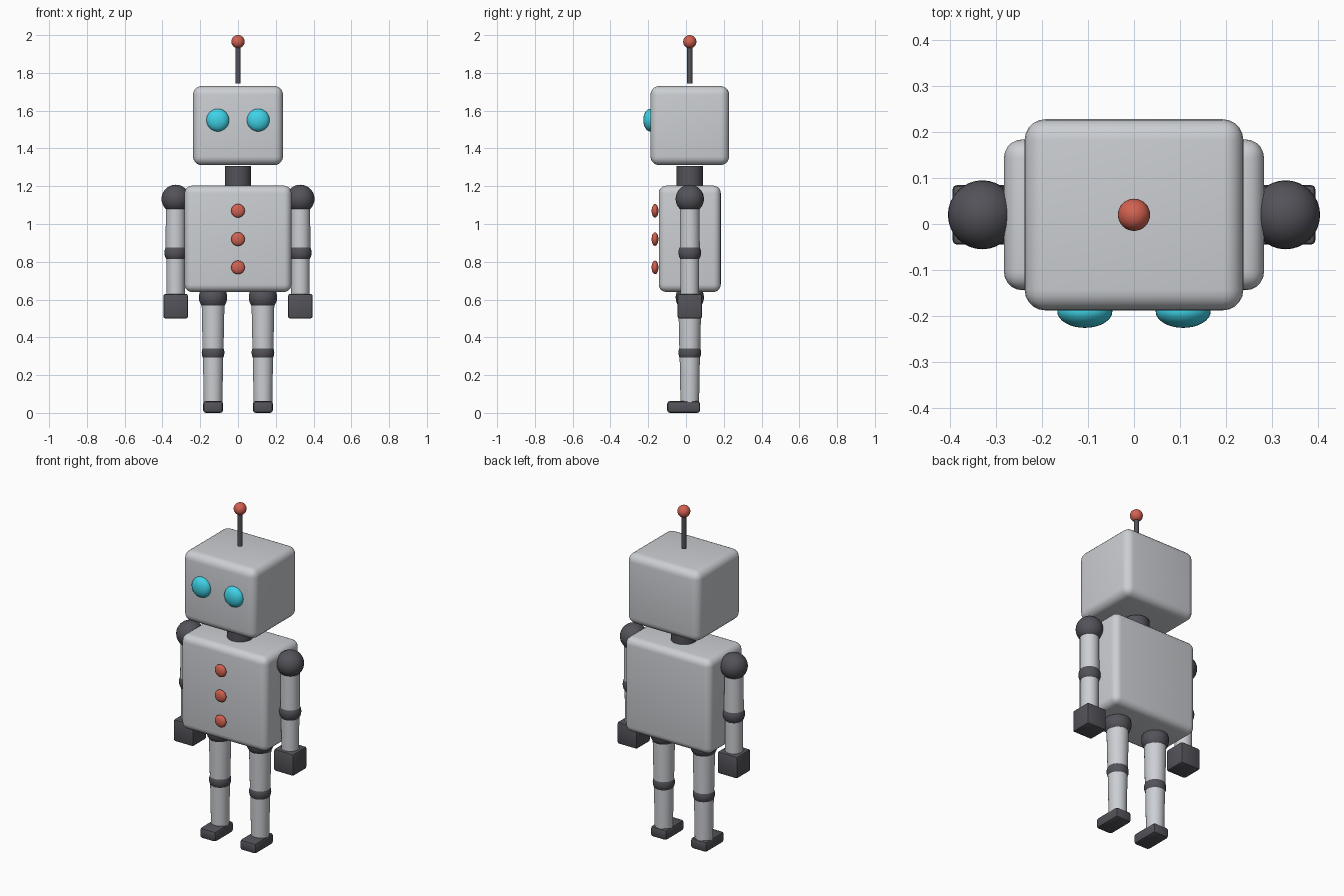
import bpy, math

if "Cube" in bpy.data.objects:
    bpy.data.objects.remove(bpy.data.objects["Cube"])

CY = 0.02  # depth of the body axis


def paint(name, rgb):
    m = bpy.data.materials.new(name)
    m.diffuse_color = (*rgb, 1)
    m.use_nodes = True
    m.node_tree.nodes["Principled BSDF"].inputs["Base Color"].default_value = m.diffuse_color
    return m


metal = paint("light_metal", (0.60, 0.62, 0.65))
dark = paint("dark_metal", (0.085, 0.085, 0.10))
red = paint("red", (0.65, 0.12, 0.08))
cyan = paint("cyan", (0.05, 0.65, 0.80))


def finish(name, mat, angle=40):
    o = bpy.context.object
    o.name = name
    o.data.materials.append(mat)
    bpy.ops.object.shade_smooth_by_angle(angle=math.radians(angle))
    return o


def box(name, lo, hi, bevel, segments, mat):
    bpy.ops.mesh.primitive_cube_add(size=1, location=[(a + b) / 2 for a, b in zip(lo, hi)])
    bpy.context.object.scale = [b - a for a, b in zip(lo, hi)]
    bpy.ops.object.transform_apply(location=False, rotation=False, scale=True)
    mod = bpy.context.object.modifiers.new("round_edges", 'BEVEL')
    mod.width, mod.segments = bevel, segments
    bpy.ops.object.modifier_apply(modifier=mod.name)
    return finish(name, mat)


def ball(name, loc, r, mat, depth=None):
    bpy.ops.mesh.primitive_uv_sphere_add(segments=32, ring_count=16, radius=r, location=loc)
    if depth:
        bpy.context.object.scale.y = depth / r
        bpy.ops.object.transform_apply(location=False, rotation=False, scale=True)
    return finish(name, mat)


def rod(name, x, z0, z1, r0, r1, mat):
    bpy.ops.mesh.primitive_cone_add(vertices=32, radius1=r0, radius2=r1, depth=z1 - z0,
                                    location=(x, CY, (z0 + z1) / 2))
    return finish(name, mat)


# Torso, neck and head
box("torso", (-0.283, CY - 0.164, 0.64), (0.283, CY + 0.164, 1.203), 0.04, 5, metal)
rod("neck", 0, 1.19, 1.306, 0.07, 0.07, dark)
box("head", (-0.238, CY - 0.208, 1.312), (0.238, CY + 0.208, 1.73), 0.045, 5, metal)

# Antenna
rod("antenna_rod", 0, 1.745, 1.955, 0.014, 0.014, dark)
ball("antenna_tip", (0, CY, 1.965), 0.035, red)

# Chest buttons
for i, z in enumerate((1.07, 0.92, 0.77)):
    ball(f"button_{i + 1}", (0, -0.164, z), 0.036, red, 0.018)

for side, s in (("right", -1), ("left", 1)):
    # Eye
    ball(f"{side}_eye", (s * 0.107, -0.19, 1.55), 0.06, cyan, 0.036)

    # Arm
    x = s * 0.33
    ball(f"{side}_shoulder", (x, CY, 1.133), 0.075, dark)
    rod(f"{side}_upper_arm", x, 0.85, 1.13, 0.053, 0.052, metal)
    ball(f"{side}_elbow", (x, CY, 0.848), 0.06, dark)
    rod(f"{side}_forearm", x, 0.60, 0.85, 0.048, 0.049, metal)
    box(f"{side}_hand", (x - 0.065, CY - 0.065, 0.50), (x + 0.065, CY + 0.065, 0.63), 0.01, 2, dark)

    # Leg
    x = s * 0.132
    ball(f"{side}_hip", (x, CY, 0.612), 0.075, dark)
    rod(f"{side}_thigh", x, 0.32, 0.61, 0.055, 0.061, metal)
    ball(f"{side}_knee", (x, CY, 0.319), 0.06, dark)
    rod(f"{side}_shin", x, 0.04, 0.32, 0.049, 0.054, metal)
    box(f"{side}_foot", (x - 0.053, -0.10, 0), (x + 0.053, 0.075, 0.063), 0.015, 2, dark)
